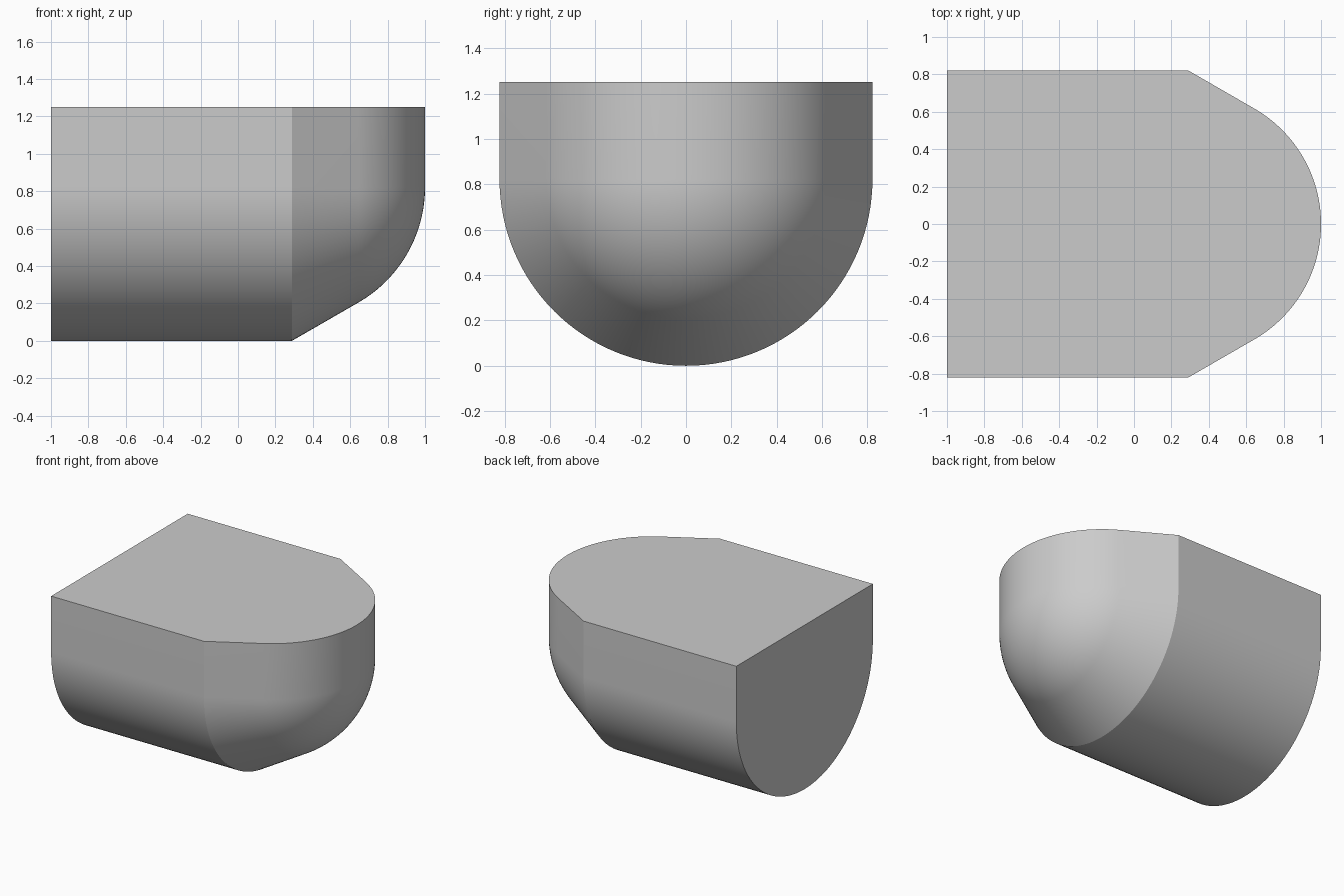
import bpy, bmesh, math

cube = bpy.data.objects.get("Cube")
if cube:
    bpy.data.objects.remove(cube, do_unlink=True)

RADIUS = 0.822              # half width, also the belly radius
HEIGHT = 1.25
SHOULDER = 0.288            # where the straight body ends and the nose begins
NOSE = 1 - SHOULDER         # radius of the rounded tip
ARC, TIP = 64, 32

grey = bpy.data.materials.new("plain grey")
grey.use_nodes = True
colour = (0.6, 0.6, 0.6, 1)
grey.diffuse_color = colour
grey.node_tree.nodes["Principled BSDF"].inputs["Base Color"].default_value = colour

# Lengthwise outline: straight body, 30 degree cone, tangent round tip
stations = [(-1, RADIUS), (SHOULDER, RADIUS)]
for i in range(TIP + 1):
    a = math.radians(30 + 60 * i / TIP)
    stations.append((SHOULDER + NOSE * math.sin(a), max(NOSE * math.cos(a), 0)))


def u_section(bm, x, r):
    """U-shaped ring: vertical walls above a half circle."""
    pts = [(-r, HEIGHT)]
    for i in range(ARC + 1):
        a = math.pi * i / ARC
        pts.append((-r * math.cos(a), RADIUS - r * math.sin(a)))
    pts.append((r, HEIGHT))
    return [bm.verts.new((x, y, z)) for y, z in pts]


bm = bmesh.new()
rings = [u_section(bm, x, r) for x, r in stations]
# Outer skin
for a, b in zip(rings, rings[1:]):
    for i in range(len(a) - 1):
        bm.faces.new((a[i], a[i + 1], b[i + 1], b[i]))
# Flat back end and flat top
bm.faces.new(rings[0])
bm.faces.new([r[0] for r in rings] + [r[-1] for r in reversed(rings)])
# Close the tip
bmesh.ops.remove_doubles(bm, verts=bm.verts, dist=1e-5)
bmesh.ops.recalc_face_normals(bm, faces=bm.faces)

mesh = bpy.data.meshes.new("round_nosed_body")
bm.to_mesh(mesh)
bm.free()
mesh.materials.append(grey)
body = bpy.data.objects.new("round_nosed_body", mesh)
bpy.context.collection.objects.link(body)

# Smooth curves, crisp shoulder and rims
bpy.ops.object.select_all(action='DESELECT')
body.select_set(True)
bpy.context.view_layer.objects.active = body
bpy.ops.object.shade_smooth_by_angle(angle=math.radians(20))
